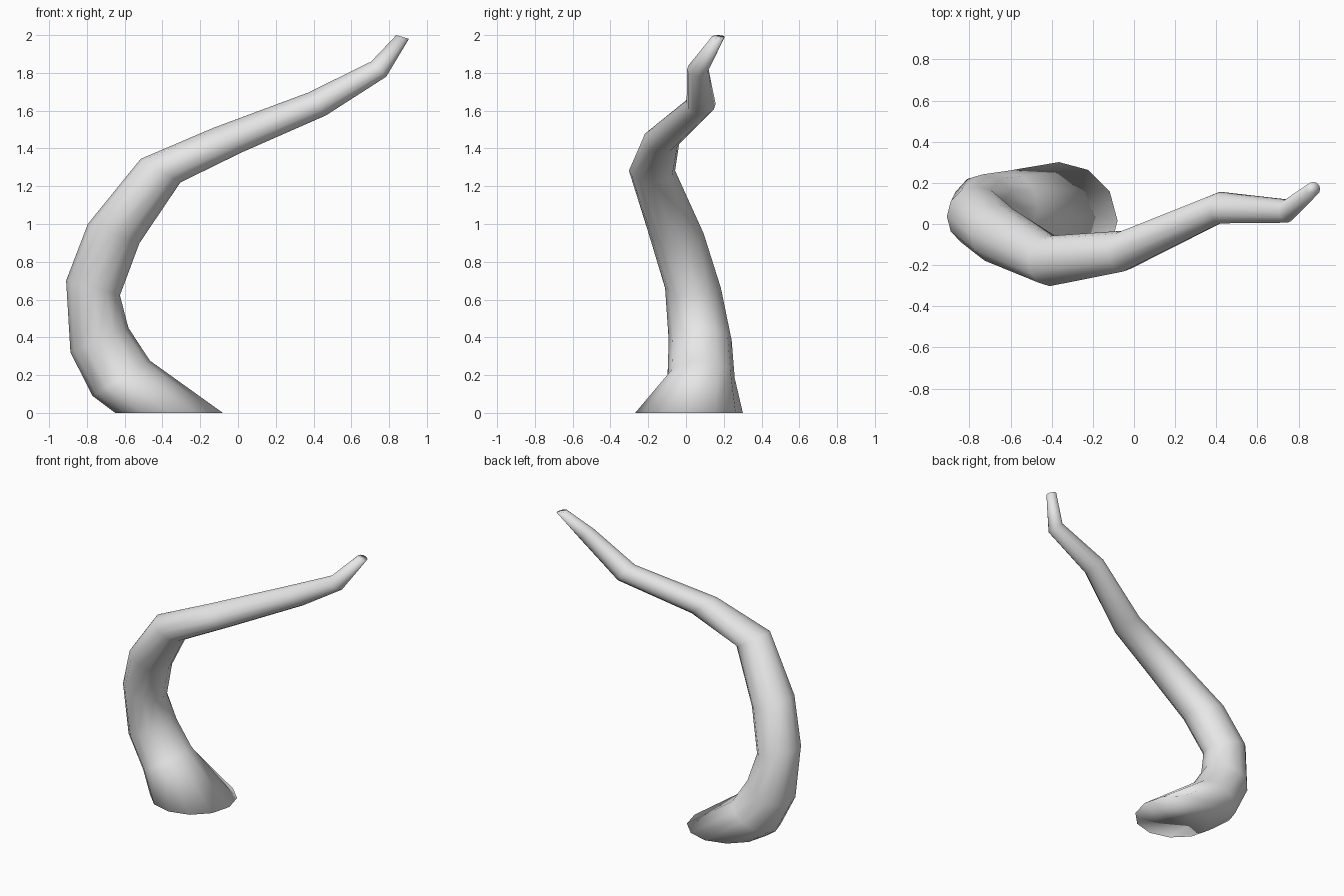
import bpy, bmesh, math
from mathutils import Vector

cube = bpy.data.objects.get("Cube")
if cube:
    bpy.data.objects.remove(cube, do_unlink=True)

SIDES = 12

# Each ring: outer point (x, z), inner point (x, z), centre y
RINGS = [
    ((-0.65, 0.0), (-0.08, 0.0), 0.016),
    ((-0.77, 0.09), (-0.467, 0.277), 0.08),
    ((-0.887, 0.32), (-0.58, 0.45), 0.075),
    ((-0.91, 0.70), (-0.625, 0.622), 0.037),
    ((-0.795, 1.0), (-0.522, 0.898), -0.052),
    ((-0.515, 1.345), (-0.305, 1.22), -0.18),
    ((-0.128, 1.51), (0.022, 1.38), -0.132),
    ((0.37, 1.695), (0.466, 1.575), 0.08),
    ((0.705, 1.86), (0.785, 1.78), 0.063),
    ((0.838, 2.0), (0.905, 1.98), 0.17),
]

# Plain light grey
grey = bpy.data.materials.new("light_grey")
grey.use_nodes = True
colour = (0.8, 0.8, 0.8, 1.0)
grey.diffuse_color = colour
grey.node_tree.nodes["Principled BSDF"].inputs["Base Color"].default_value = colour


def add_ring(bm, outer, inner, y):
    """Circle whose diameter runs from the outer to the inner point."""
    a = Vector((outer[0], y, outer[1]))
    b = Vector((inner[0], y, inner[1]))
    centre, across = (a + b) / 2, (b - a) / 2
    side = Vector((0, across.length, 0))
    angles = [math.tau * i / SIDES for i in range(SIDES)]
    return [bm.verts.new(centre + across * math.cos(t) + side * math.sin(t))
            for t in angles]


# Tapered, bent tentacle lofted through the rings
bm = bmesh.new()
loops = [add_ring(bm, *ring) for ring in RINGS]
for low, high in zip(loops, loops[1:]):
    for i in range(SIDES):
        j = (i + 1) % SIDES
        bm.faces.new((low[i], low[j], high[j], high[i]))

# Closed base and tip
bm.faces.new(loops[0][::-1])
bm.faces.new(loops[-1])
bmesh.ops.recalc_face_normals(bm, faces=bm.faces)
for face in bm.faces:
    face.smooth = True

mesh = bpy.data.meshes.new("tentacle")
bm.to_mesh(mesh)
bm.free()
mesh.materials.append(grey)
tentacle = bpy.data.objects.new("tentacle", mesh)
bpy.context.collection.objects.link(tentacle)
